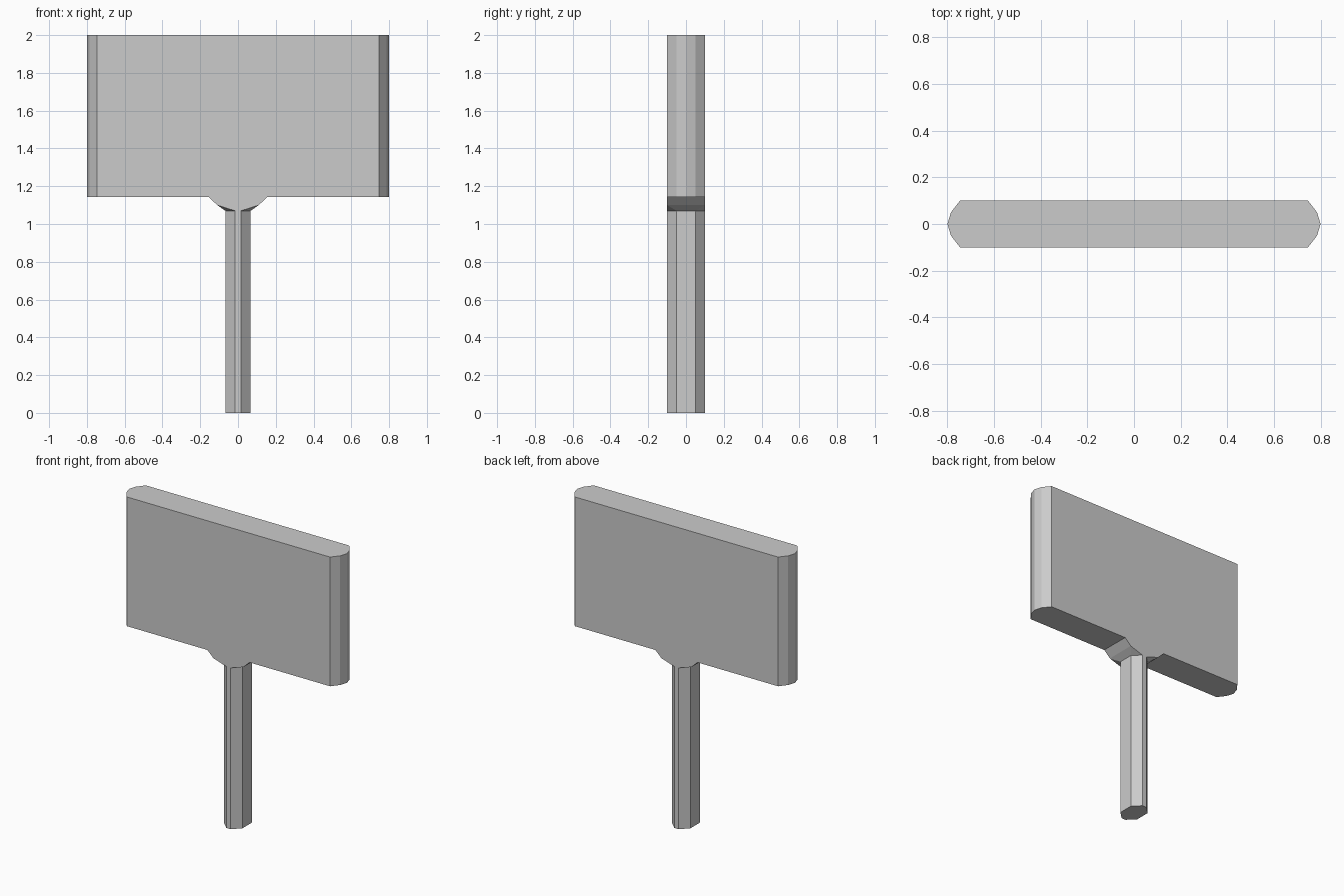
import bpy, bmesh

if "Cube" in bpy.data.objects:
    bpy.data.objects.remove(bpy.data.objects["Cube"])


def mirrored_ring(corner):
    """Mirror a quarter outline (ordered from +x side to +y side) into a full ring."""
    back = corner + [(-x, y) for x, y in reversed(corner)]
    return back + [(-x, -y) for x, y in back]


def loft(name, sections, cap_bottom=False, cap_top=False):
    """Skin flat-shaded walls through (z, quarter outline) sections, lowest first."""
    bm = bmesh.new()
    rings = [[bm.verts.new((x, y, z)) for x, y in mirrored_ring(corner)]
             for z, corner in sections]
    for low, high in zip(rings, rings[1:]):
        for i in range(len(low)):
            j = (i + 1) % len(low)
            bm.faces.new((low[i], low[j], high[j], high[i]))
    if cap_bottom:
        bm.faces.new(rings[0][::-1])
    if cap_top:
        bm.faces.new(rings[-1])
    bmesh.ops.remove_doubles(bm, verts=bm.verts[:], dist=0.0001)
    mesh = bpy.data.meshes.new(name)
    bm.to_mesh(mesh)
    bm.free()
    obj = bpy.data.objects.new(name, mesh)
    bpy.context.collection.objects.link(obj)
    return obj


HALF_DEPTH = 0.1
POST_TOP, FLARE_MID, BOARD_BOTTOM, BOARD_TOP = 1.07, 1.1, 1.143, 2.0

# Sign board with rounded ends
board = [(0.8, 0), (0.785, 0.05), (0.746, HALF_DEPTH)]
loft("sign_board", [(BOARD_BOTTOM, board), (BOARD_TOP, board)], True, True)

# Eight-sided post
post = [(0.067, 0.05), (0.016, HALF_DEPTH)]
loft("post", [(0, post), (POST_TOP, post)], cap_bottom=True)

# Flared bracket from the post out to the board; doubled corners merge to a rectangle
loft("flared_bracket", [(POST_TOP, post),
                        (FLARE_MID, [(0.11, HALF_DEPTH)] * 2),
                        (BOARD_BOTTOM, [(0.155, HALF_DEPTH)] * 2)])
